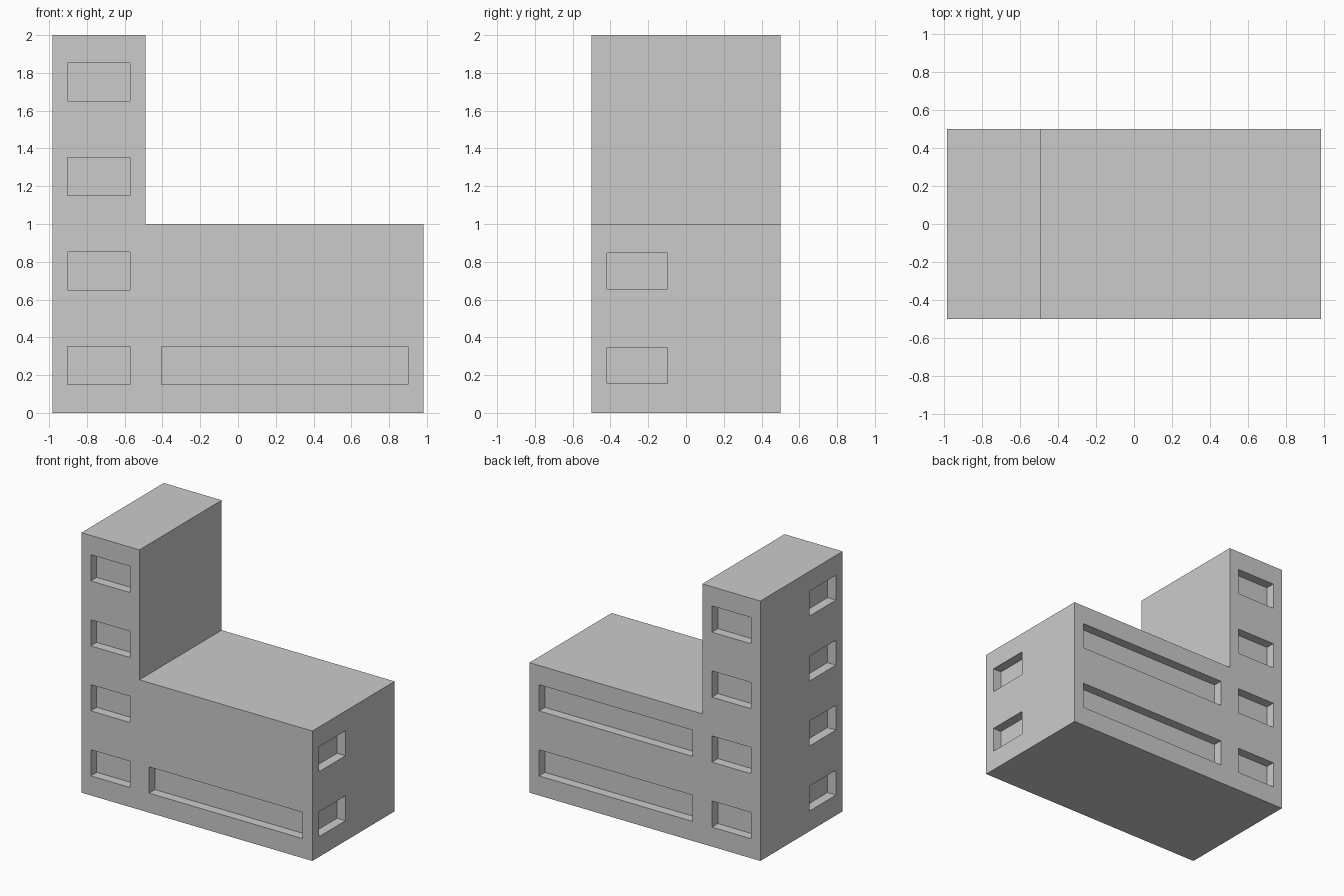
import bpy, bmesh
from mathutils import Matrix, Vector

if "Cube" in bpy.data.objects:
    bpy.data.objects.remove(bpy.data.objects["Cube"])

X, Y, SPLIT = 0.983, 0.5, -0.489   # half width, half depth, tower/wing boundary
DEPTH = 0.072                      # window recess
STOREY = 0.5


def make_object(name, bm):
    bmesh.ops.recalc_face_normals(bm, faces=bm.faces)
    mesh = bpy.data.meshes.new(name)
    bm.to_mesh(mesh)
    bm.free()
    obj = bpy.data.objects.new(name, mesh)
    bpy.context.collection.objects.link(obj)
    return obj


def add_box(bm, lo, hi):
    lo, hi = Vector(lo), Vector(hi)
    bmesh.ops.create_cube(bm, size=1, matrix=Matrix.Translation((lo + hi) / 2)
                          @ Matrix.Diagonal((*(hi - lo), 1)))


# L-shaped building mass, extruded front to back
bm = bmesh.new()
profile = [(-X, 0), (X, 0), (X, 1), (SPLIT, 1), (SPLIT, 2), (-X, 2)]
face = bm.faces.new([bm.verts.new((x, -Y, z)) for x, z in profile])
ext = bmesh.ops.extrude_face_region(bm, geom=[face])
bmesh.ops.translate(bm, vec=(0, 2 * Y, 0),
                    verts=[v for v in ext["geom"] if isinstance(v, bmesh.types.BMVert)])
building = make_object("building", bm)

# Window recess cutters
bm = bmesh.new()


def long_window(side, x0, x1, storey):
    """Recess in the front (side -1) or back (side 1) wall."""
    y = sorted((side * (Y - DEPTH), side * (Y + 0.1)))
    z = storey * STOREY
    add_box(bm, (x0, y[0], z + 0.15), (x1, y[1], z + 0.352))


def end_window(side, storey):
    """Recess in the left (side -1) or right (side 1) wall."""
    x = sorted((side * (X - DEPTH), side * (X + 0.1)))
    z = storey * STOREY
    add_box(bm, (x[0], -0.418, z + 0.156), (x[1], -0.097, z + 0.347))


for storey in range(4):            # tower windows
    for side in (-1, 1):
        long_window(side, -0.903, -0.571, storey)
    end_window(-1, storey)
for side, storey in ((-1, 0), (1, 0), (1, 1)):   # wide wing windows
    long_window(side, -0.406, 0.9, storey)
for storey in range(2):            # wing end windows
    end_window(1, storey)

cutter = make_object("window_cutter", bm)
cutter.hide_render = True
cutter.hide_set(True)

# Cut the windows
mod = building.modifiers.new("windows", 'BOOLEAN')
mod.operation = 'DIFFERENCE'
mod.solver = 'EXACT'
mod.object = cutter
